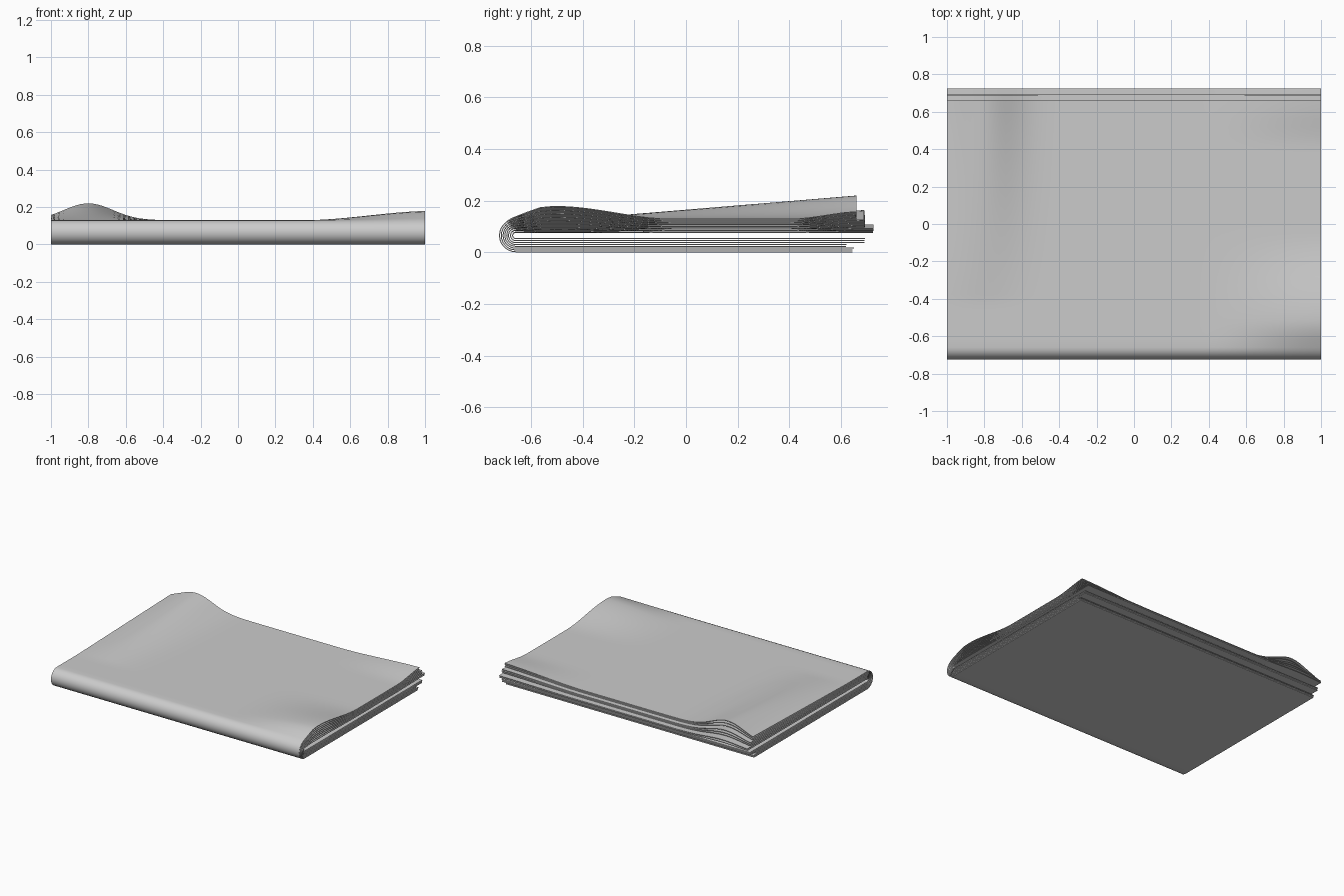
import bpy, bmesh, math

if "Cube" in bpy.data.objects:
    bpy.data.objects.remove(bpy.data.objects["Cube"])

ZC, FOLD_Y = 0.065, -0.659      # centre of the spine fold
THICK = 0.004
# Per sheet, outermost first: fold radius, lower edge y, upper edge y
SHEETS = [(0.063, 0.645, 0.66), (0.056, 0.645, 0.658), (0.049, 0.65, 0.66),
          (0.042, 0.62, 0.69), (0.035, 0.622, 0.692), (0.028, 0.69, 0.69),
          (0.020, 0.69, 0.725), (0.012, 0.692, 0.723)]
COLS, ROWS, ARC = 64, 28, 12


def smooth(a, b, v):
    t = min(1, max(0, (v - a) / (b - a)))
    return t * t * (3 - 2 * t)


def lift(x, y):
    """Curl of the upper pages: ridge at back left, bulge at front right."""
    ridge = math.exp(-((x + 0.8) / 0.13) ** 2 / 2)
    ramp = max(0, (y + 0.42) / 1.08)
    side = smooth(0.35, 1.05, x)
    bulge = smooth(-0.71, -0.53, y) * (1 - smooth(-0.5, -0.05, y))
    corner = smooth(0.4, 0.68, y)
    return 0.09 * ridge * ramp + side * (0.05 * bulge + 0.03 * corner)


def sheet_profile(r, low_y, top_y):
    """Lower leaf, round fold, upper leaf as (y, z) points."""
    pts = [(low_y + (FOLD_Y - low_y) * i / ROWS, ZC - r) for i in range(ROWS)]
    for i in range(ARC + 1):
        a = math.pi * i / ARC
        pts.append((FOLD_Y - r * math.sin(a), ZC - r * math.cos(a)))
    pts += [(FOLD_Y + (top_y - FOLD_Y) * i / ROWS, ZC + r) for i in range(1, ROWS + 1)]
    return pts


def make_sheet(index, r, low_y, top_y):
    bm = bmesh.new()
    weight = (r / 0.063) ** 1.3
    rows = []
    for y, z in sheet_profile(r, low_y, top_y):
        row = []
        for c in range(COLS + 1):
            x = -1 + 2 * c / COLS
            dz = 0
            if z > ZC:
                dz = lift(x, y) * weight * smooth(ZC, ZC + r, z)
            row.append(bm.verts.new((x, y, z + dz)))
        rows.append(row)
    for a, b in zip(rows, rows[1:]):
        for c in range(COLS):
            bm.faces.new((a[c], b[c], b[c + 1], a[c + 1]))
    bmesh.ops.recalc_face_normals(bm, faces=bm.faces)
    name = "cover_sheet" if index == 0 else f"inner_sheet_{index}"
    me = bpy.data.meshes.new(name)
    bm.to_mesh(me)
    bm.free()
    ob = bpy.data.objects.new(name, me)
    bpy.context.collection.objects.link(ob)
    # Paper thickness
    mod = ob.modifiers.new("paper", 'SOLIDIFY')
    mod.thickness = THICK
    mod.offset = 0
    bpy.context.view_layer.objects.active = ob
    ob.select_set(True)
    bpy.ops.object.modifier_apply(modifier=mod.name)
    bpy.ops.object.shade_smooth_by_angle(angle=math.radians(40))
    ob.select_set(False)


# Nested folded sheets
for i, s in enumerate(SHEETS):
    make_sheet(i, *s)
